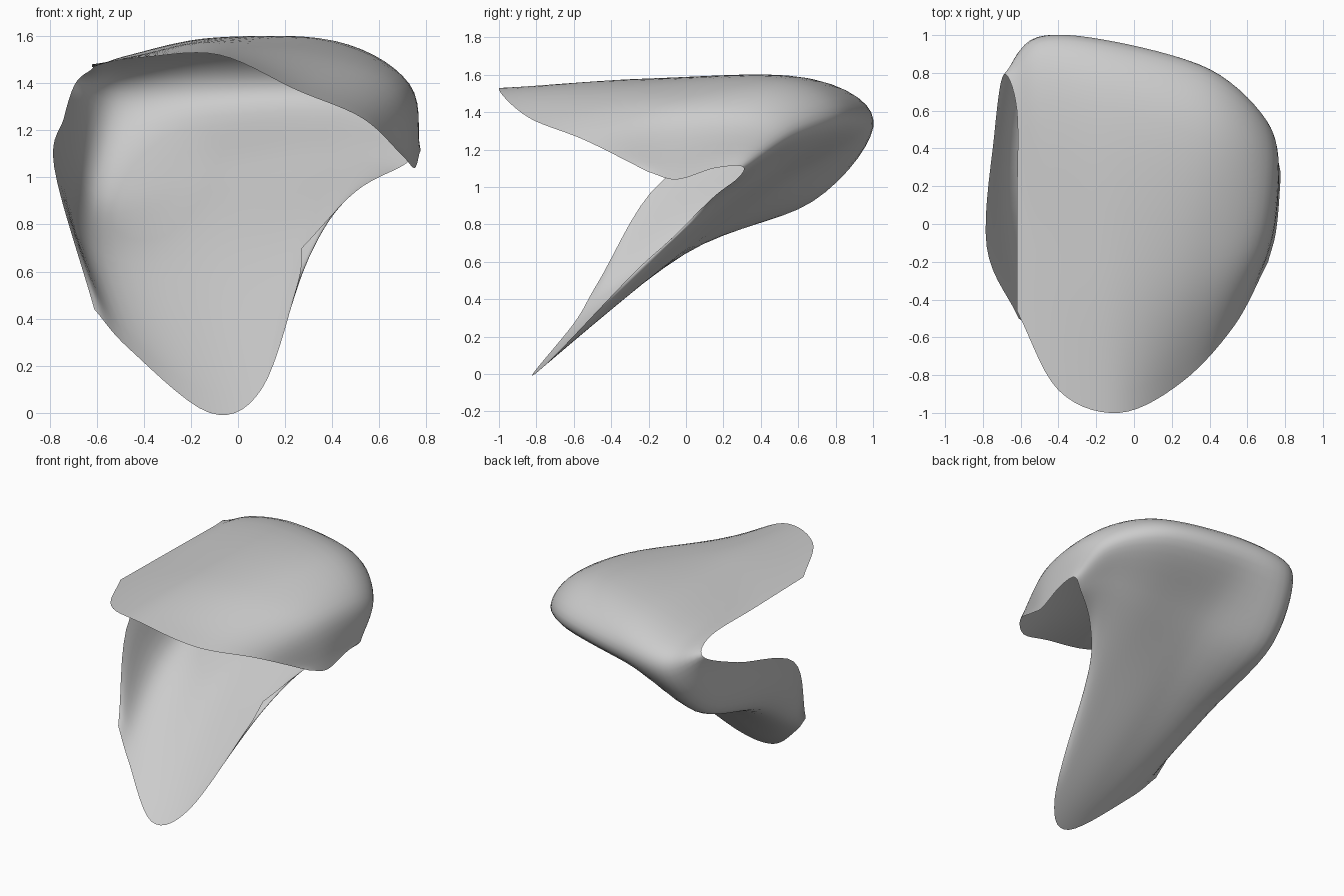
import bpy
import bmesh
import math
from mathutils import Vector

STEPS = 7  # smooth divisions between neighbouring control points

default_cube = bpy.data.objects.get("Cube")
if default_cube:
    bpy.data.objects.remove(default_cube, do_unlink=True)


def make_material(name, color):
    material = bpy.data.materials.new(name)
    material.use_nodes = True
    material.diffuse_color = color
    shader = material.node_tree.nodes["Principled BSDF"]
    shader.inputs["Base Color"].default_value = color
    shader.inputs["Roughness"].default_value = 0.7
    return material


def smooth_path(points):
    """Catmull-Rom curve through every point, with extrapolated ends."""
    points = [Vector(point) for point in points]
    first = points[0] * 2 - points[1]
    last = points[-1] * 2 - points[-2]
    padded = [first] + points + [last]
    path = []
    for before, start, end, after in zip(padded, padded[1:], padded[2:], padded[3:]):
        start_slope = (end - before) / 2
        end_slope = (after - start) / 2
        for step in range(STEPS):
            t = step / STEPS
            blend = t * t * (3 - 2 * t)
            path.append(start.lerp(end, blend)
                        + start_slope * (t * (1 - t) ** 2)
                        - end_slope * (t * t * (1 - t)))
    path.append(points[-1])
    return path


def loft(name, sections, material):
    """Skin a smooth open sheet through a row of cross-sections."""
    rows = [smooth_path(section) for section in sections]
    columns = [smooth_path(column) for column in zip(*rows)]
    bm = bmesh.new()
    grid = [[bm.verts.new(point) for point in column] for column in columns]
    for near, far in zip(grid, grid[1:]):
        for a, b, c, d in zip(near, near[1:], far[1:], far):
            bm.faces.new((a, b, c, d))
    bmesh.ops.recalc_face_normals(bm, faces=bm.faces)
    # The crown must face up
    if grid[len(grid) // 4][len(grid[0]) // 2].link_faces[0].normal.z < 0:
        bmesh.ops.reverse_faces(bm, faces=bm.faces)
    mesh = bpy.data.meshes.new(name)
    bm.to_mesh(mesh)
    bm.free()
    mesh.materials.append(material)
    sheet = bpy.data.objects.new(name, mesh)
    bpy.context.collection.objects.link(sheet)
    bpy.ops.object.select_all(action="DESELECT")
    sheet.select_set(True)
    bpy.context.view_layer.objects.active = sheet
    bpy.ops.object.shade_smooth_by_angle(angle=math.radians(50))
    return sheet


# Each section runs from the upper lip, round the back fold, to the lower lip
right_edge = [(-0.62, -0.46, 1.48), (-0.62, 0.1, 1.47), (-0.62, 0.6, 1.46),
              (-0.69, 0.79, 1.4), (-0.74, 0.47, 1.25), (-0.78, -0.12, 1.04),
              (-0.61, -0.5, 0.44)]
right_fold = [(-0.4, -0.88, 1.51), (-0.42, -0.15, 1.52), (-0.48, 0.74, 1.5),
              (-0.51, 0.99, 1.32), (-0.6, 0.68, 0.93), (-0.61, 0, 0.69),
              (-0.46, -0.6, 0.27)]
middle_fold = [(-0.08, -1, 1.52), (-0.1, -0.2, 1.58), (-0.1, 0.7, 1.57),
               (-0.1, 0.96, 1.34), (-0.14, 0.54, 1.03), (-0.2, -0.03, 0.64),
               (-0.12, -0.82, 0)]
left_fold = [(0.25, -0.84, 1.37), (0.34, -0.2, 1.53), (0.42, 0.52, 1.57),
             (0.4, 0.82, 1.36), (0.31, 0.48, 1.08), (0.17, -0.02, 0.7),
             (0.1, -0.7, 0.1)]
left_turn = [(0.53, -0.54, 1.25), (0.68, -0.1, 1.38), (0.73, 0.34, 1.39),
             (0.69, 0.56, 1.28), (0.57, 0.41, 1.11), (0.4, 0.12, 0.87),
             (0.25, -0.28, 0.54)]
left_edge = [(0.71, -0.2, 1.08), (0.75, -0.05, 1.04), (0.77, 0.15, 1.1),
             (0.77, 0.3, 1.11), (0.7, 0.28, 1.05), (0.5, 0.14, 0.94),
             (0.27, -0.1, 0.7)]

plain_grey = make_material("plain_grey", (0.6, 0.6, 0.6, 1))
loft("folded_shell",
     [right_edge, right_fold, middle_fold, left_fold, left_turn, left_edge],
     plain_grey)
